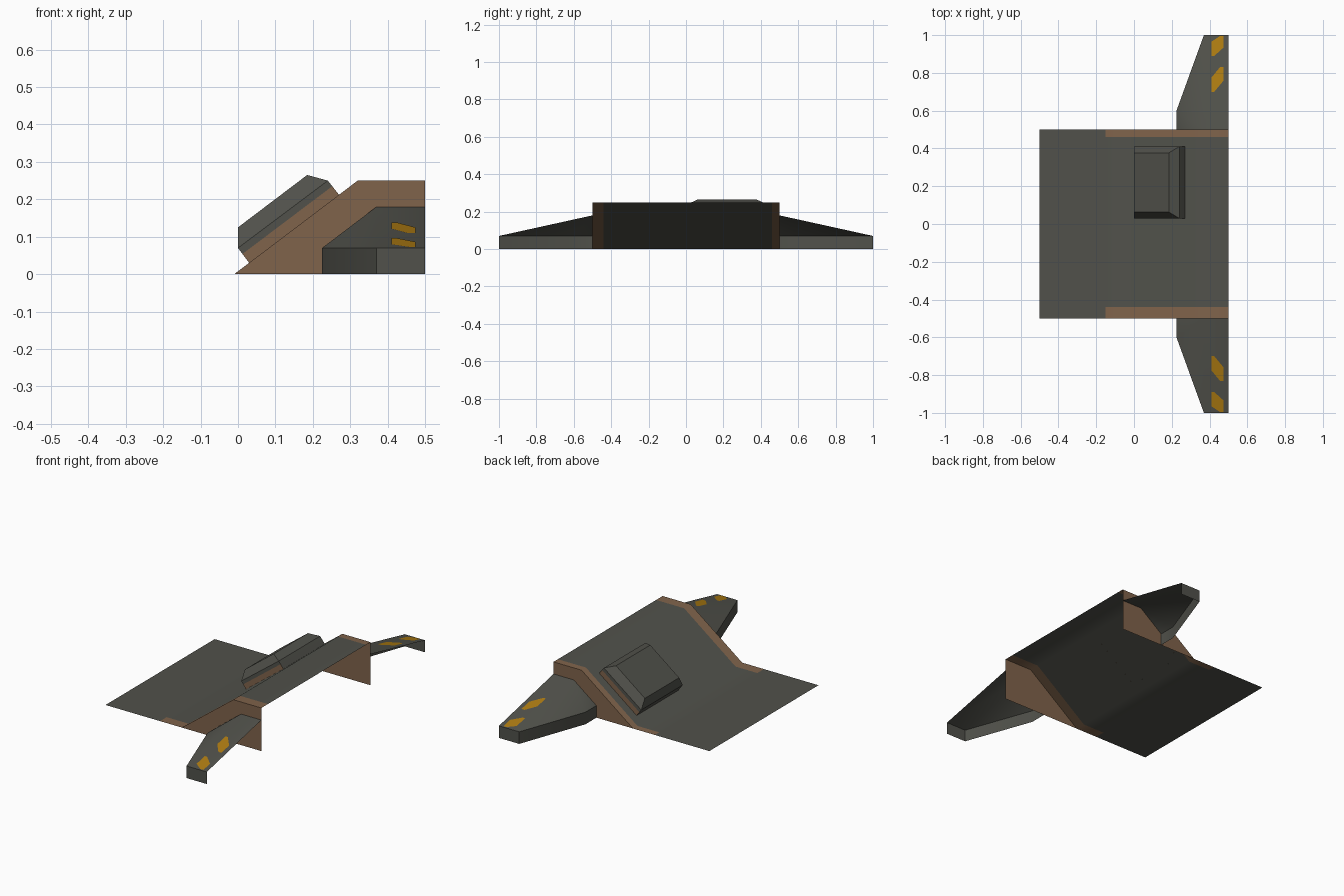
import bpy, math

if "Cube" in bpy.data.objects:
    bpy.data.objects.remove(bpy.data.objects["Cube"])


def material(name, rgb):
    m = bpy.data.materials.new(name)
    m.diffuse_color = (*rgb, 1)
    m.use_nodes = True
    m.node_tree.nodes["Principled BSDF"].inputs["Base Color"].default_value = m.diffuse_color
    return m


GREY = material("dark grey metal", (0.082, 0.083, 0.070))
BROWN = material("rust brown", (0.215, 0.125, 0.070))
YELLOW = material("warning yellow", (0.42, 0.20, 0.006))


def build(name, verts, faces, mats, indices=None, angle=None, mirror=False):
    me = bpy.data.meshes.new(name)
    me.from_pydata(verts, [], faces)
    for m in mats:
        me.materials.append(m)
    for p, i in zip(me.polygons, indices or []):
        p.material_index = i
    ob = bpy.data.objects.new(name, me)
    bpy.context.collection.objects.link(ob)
    if angle:
        bpy.ops.object.select_all(action='DESELECT')
        ob.select_set(True)
        bpy.context.view_layer.objects.active = ob
        bpy.ops.object.shade_smooth_by_angle(angle=math.radians(angle))
    if mirror:
        mod = ob.modifiers.new("Mirror", 'MIRROR')
        mod.use_axis = (False, True, False)
        mod.use_clip = False
        mod.use_mirror_merge = False
    return ob


# Ramp sheet: open profile swept along y, rusty bands on both edges
profile = [(-0.5, 0), (-0.15, 0), (-0.01, 0), (0.32, 0.25), (0.5, 0.25)]
cuts = [-0.5, -0.44, 0.46, 0.5]
verts = [(x, y, z) for x, z in profile for y in cuts]
n = len(cuts)
faces, idx = [], []
for i in range(len(profile) - 1):
    for j in range(n - 1):
        a = i * n + j
        faces.append((a, a + n, a + n + 1, a + 1))
        idx.append(1 if i > 0 and j != 1 else 0)
build("ramp_sheet", verts, faces, [GREY, BROWN], idx, angle=50)

# Rusty end panels closing the ramp sides
panel = [(-0.01, 0), (0.32, 0.25), (0.5, 0.25), (0.5, 0)]
build("end_panel", [(x, 0.5, z) for x, z in panel], [(0, 1, 2, 3)], [BROWN], mirror=True)

# Tapered buttress wings, open at the rear and underneath
verts = [(0.225, 0.5, 0), (0.225, 0.6, 0), (0.37, 1, 0), (0.5, 1, 0),
         (0.225, 0.5, 0.07), (0.225, 0.6, 0.07), (0.37, 1, 0.07), (0.5, 1, 0.07),
         (0.37, 0.5, 0.18), (0.5, 0.5, 0.18)]
faces = [(0, 4, 5, 1), (1, 5, 6, 2), (2, 6, 7, 3), (4, 8, 5), (5, 8, 6), (8, 9, 7, 6)]
build("side_wing", verts, faces, [GREY], angle=50, mirror=True)


# Yellow markings lying on the wing tops
def on_wing(x, y):
    return (x, y, 0.07 + (1 - y) * 0.22 + 0.002)


for k, (l0, l1, r0, r1) in enumerate([(0.70, 0.775, 0.76, 0.83), (0.89, 0.965, 0.935, 0.995)]):
    pts = [on_wing(0.41, l0), on_wing(0.425, l0), on_wing(0.475, r0),
           on_wing(0.475, r1), on_wing(0.455, r1), on_wing(0.41, l1)]
    build(f"wing_marking_{k + 1}", pts, [tuple(range(6))], [YELLOW], mirror=True)

# Hatch box on the slope: rings of (low x, low z, high x, high z, y min, y max)
rings = [(0.03, 0.03, 0.27, 0.212, 0.03, 0.41),
         (0.012, 0.054, 0.252, 0.235, 0.03, 0.41),
         (0.0, 0.07, 0.24, 0.25, 0.03, 0.41),
         (0.0, 0.125, 0.185, 0.265, 0.063, 0.377)]
verts = []
for lx, lz, hx, hz, y0, y1 in rings:
    verts += [(lx, y0, lz), (hx, y0, hz), (hx, y1, hz), (lx, y1, lz)]
faces, idx = [], []
for r in range(len(rings) - 1):
    for s in range(4):
        a, b = r * 4 + s, r * 4 + (s + 1) % 4
        faces.append((a, b, b + 4, a + 4))
        idx.append(1 if r == 0 and s in (0, 2) else 0)
faces.append((12, 13, 14, 15))
idx.append(0)
build("hatch_box", verts, faces, [GREY, BROWN], idx)
